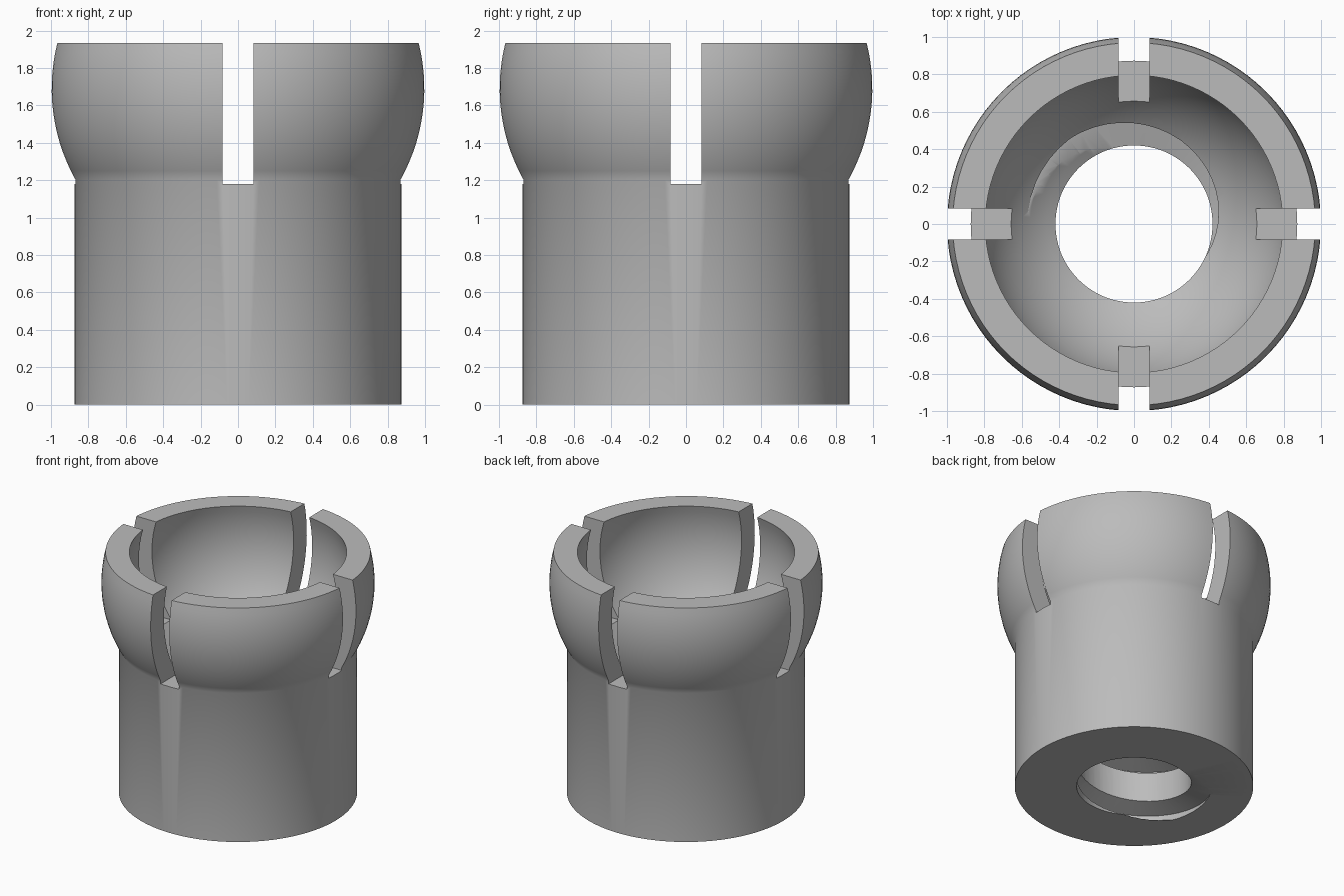
import bpy, bmesh
from math import sin, cos, pi, sqrt, radians, asin

cube = bpy.data.objects.get("Cube")
if cube:
    bpy.data.objects.remove(cube, do_unlink=True)

TOP, CENTRE = 1.935, 1.69          # rim height, ball centre height
R_OUT, R_IN = 1.0, 0.832           # socket shell radii
R_BODY, R_HOLE = 0.873, 0.42
SLOT_W, SLOT_Z = 0.166, 1.18
PITCH, R_GROOVE = 0.37, 0.57
SEG = 96

grey = bpy.data.materials.new("plain grey")
grey.use_nodes = True
grey.diffuse_color = (0.5, 0.5, 0.5, 1)
grey.node_tree.nodes["Principled BSDF"].inputs["Base Color"].default_value = (0.5, 0.5, 0.5, 1)


def make_object(name, bm):
    bmesh.ops.recalc_face_normals(bm, faces=bm.faces)
    mesh = bpy.data.meshes.new(name)
    bm.to_mesh(mesh)
    bm.free()
    mesh.materials.append(grey)
    obj = bpy.data.objects.new(name, mesh)
    bpy.context.collection.objects.link(obj)
    return obj


def bridge(bm, a, b):
    for i in range(len(a)):
        j = (i + 1) % len(a)
        bm.faces.new((a[i], a[j], b[j], b[i]))


def sphere_arc(radius, z0, z1, steps):
    """Radius and height pairs along a sphere between two heights."""
    a0, a1 = asin((z0 - CENTRE) / radius), asin((z1 - CENTRE) / radius)
    angles = [a0 + (a1 - a0) * i / steps for i in range(steps + 1)]
    return [(radius * cos(a), CENTRE + radius * sin(a)) for a in angles]


# Socket body: one closed profile turned about z
outer_join = CENTRE - sqrt(R_OUT ** 2 - R_BODY ** 2)
inner_join = CENTRE - sqrt(R_IN ** 2 - R_HOLE ** 2)
profile = [(R_HOLE, 0), (R_BODY, 0)]
profile += sphere_arc(R_OUT, outer_join, TOP, 14)
profile += sphere_arc(R_IN, TOP, inner_join, 20)

bm = bmesh.new()
rings = []
for s in range(SEG):
    a = 2 * pi * s / SEG
    rings.append([bm.verts.new((r * cos(a), r * sin(a), z)) for r, z in profile])
for s in range(SEG):
    bridge(bm, rings[s], rings[(s + 1) % SEG])
body = make_object("slotted_socket", bm)

# Helical cutter for the internal thread
bm = bmesh.new()
section = [(0.32, 0.02), (R_GROOVE, -0.05), (R_GROOVE, -0.1), (0.32, -0.17)]
per_turn, turns = 48, 4
rings = []
for s in range(per_turn * turns + 1):
    a = 2 * pi * s / per_turn - pi / 4
    lift = 0.33 + PITCH * (s / per_turn - 1.3)
    rings.append([bm.verts.new((r * cos(a), r * sin(a), lift + z)) for r, z in section])
for a, b in zip(rings, rings[1:]):
    bridge(bm, a, b)
bm.faces.new(rings[0])
bm.faces.new(rings[-1])
thread = make_object("thread_cutter", bm)

# Crossed slot cutters
slots = []
for name, size in (("slot_cutter_x", (3, SLOT_W, 1)), ("slot_cutter_y", (SLOT_W, 3, 1))):
    bm = bmesh.new()
    bmesh.ops.create_cube(bm, size=1)
    for v in bm.verts:
        v.co = (v.co.x * size[0], v.co.y * size[1], v.co.z + SLOT_Z + 0.5)
    slots.append(make_object(name, bm))

# Cut the slots and the thread, then bake the result
for cutter in slots + [thread]:
    cutter.hide_render = True
    mod = body.modifiers.new(cutter.name, "BOOLEAN")
    mod.operation = "DIFFERENCE"
    mod.solver = "EXACT"
    mod.object = cutter

bpy.ops.object.select_all(action="DESELECT")
body.select_set(True)
bpy.context.view_layer.objects.active = body
for mod in list(body.modifiers):
    bpy.ops.object.modifier_apply(modifier=mod.name)
for cutter in slots + [thread]:
    bpy.data.objects.remove(cutter, do_unlink=True)
bpy.ops.object.shade_smooth_by_angle(angle=radians(32))
